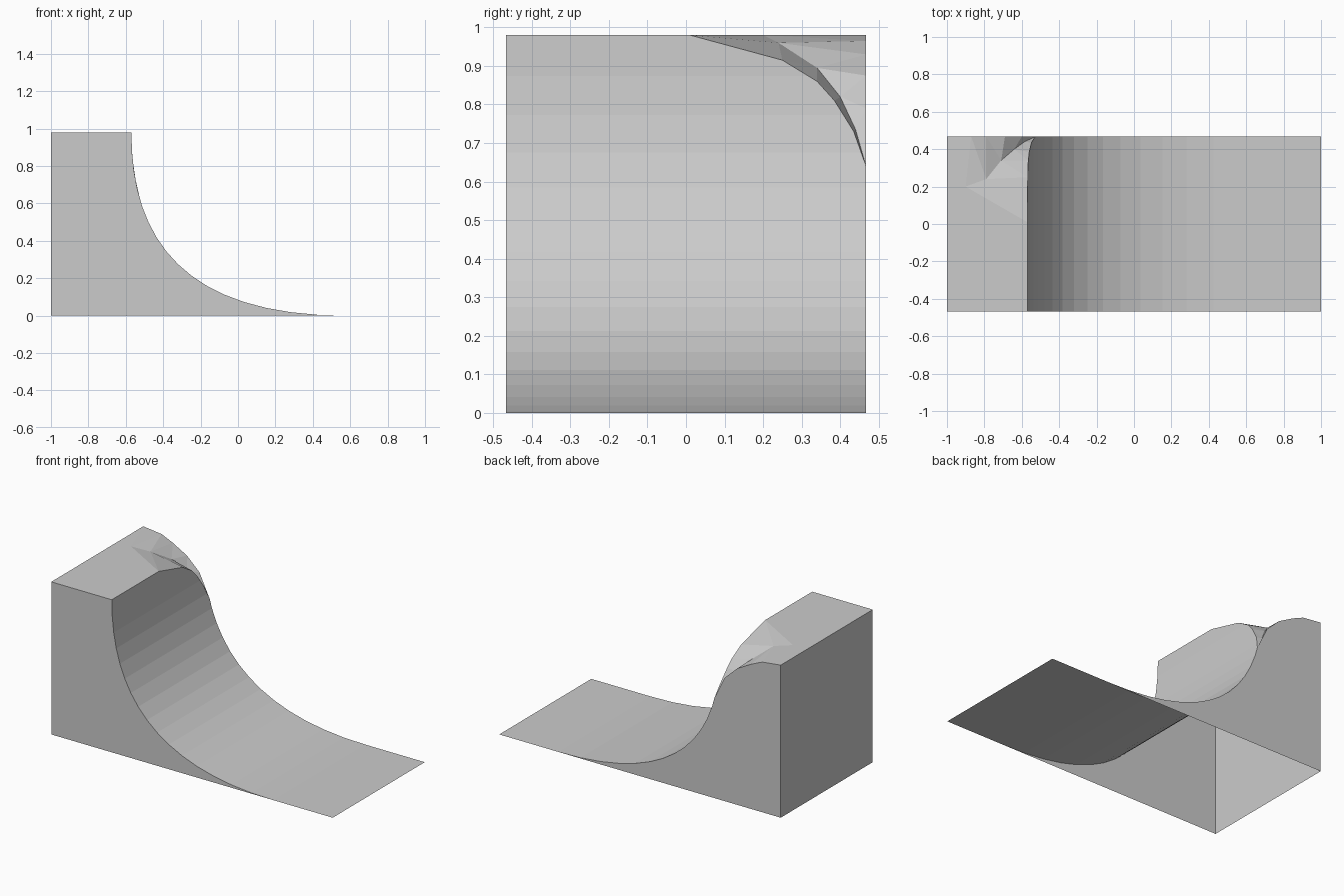
import bpy, bmesh

if "Cube" in bpy.data.objects:
    bpy.data.objects.remove(bpy.data.objects["Cube"])

W, H = 0.467, 0.98          # half width and deck height
STEPS = 16                  # facets along the curved riding surface

grey = bpy.data.materials.new("light_grey")
grey.diffuse_color = (0.6, 0.6, 0.6, 1)
grey.use_nodes = True
grey.node_tree.nodes["Principled BSDF"].inputs["Base Color"].default_value = grey.diffuse_color


def lerp(table, v):
    """Interpolate pairs (key, value) whose keys descend."""
    for (k0, a), (k1, b) in zip(table, table[1:]):
        if k1 <= v <= k0:
            return a + (b - a) * (k0 - v) / (k0 - k1)
    return table[0][1] if v > table[0][0] else table[-1][1]


def bezier(t, p):
    s = 1 - t
    return s**3 * p[0] + 3 * s * s * t * p[1] + 3 * s * t * t * p[2] + t**3 * p[3]


# Ramp profile as (z, x) pairs, from the deck lip down to the ground
profile = [(bezier(i / STEPS, (H, 0.405, 0, 0)),
            bezier(i / STEPS, (-0.57, -0.57, -0.287, 0.58))) for i in range(STEPS + 1)]

# Worn back corner: lip edge as (z, y), scoop middle, and back wall edge as (x, z)
lip = [(H, 0.01), (0.915, 0.25), (0.86, 0.34), (0.81, 0.385), (0.73, 0.435), (0.64, W)]
scoop = [(-0.90, 0.20, H), (-0.79, 0.24, 0.96), (-0.71, 0.34, 0.895),
         (-0.64, 0.40, 0.82), (-0.585, 0.44, 0.735)]
back = [(-1, H), (-0.87, 0.965), (-0.79, 0.93), (-0.69, 0.875), (-0.60, 0.79)]

bm = bmesh.new()


def face(*pts):
    bm.faces.new([bm.verts.new(p) for p in pts])


# Curved riding surface, trimmed along the lip edge, with a flat run-out
zs = sorted({z for z, _ in profile} | {z for z, _ in lip}, reverse=True)
rows = [(lerp(profile, z), z, lerp(lip, z)) for z in zs] + [(1, 0, W)]
for (x0, z0, y0), (x1, z1, y1) in zip(rows, rows[1:]):
    face((x0, -W, z0), (x1, -W, z1), (x1, y1, z1), (x0, y0, z0))

# Flat deck and the scooped corner
a = [(lerp(profile, z), y, z) for z, y in lip]
b = [(x, W, z) for x, z in back]
end = a[-1]
face((-1, -W, H), (-0.57, -W, H), a[0], scoop[0], b[0])
for i in range(4):
    c0, c1 = scoop[i], scoop[i + 1]
    face(a[i], a[i + 1], c1)
    face(a[i], c1, c0)
    face(c0, c1, b[i + 1])
    face(c0, b[i + 1], b[i])
face(a[4], end, scoop[4])
face(scoop[4], end, b[4])

# Side walls and end wall; the underside stays open
ramp_side = [(x, z) for x, z, _ in rows[:-1]]
face(*[(x, -W, z) for x, z in [(-1, H), (-1, 0)] + ramp_side[::-1]])
low_side = [(x, z) for x, z in ramp_side if z <= 0.6401]
face(*[(x, W, z) for x, z in [(-1, 0)] + back + low_side])
face((-1, -W, 0), (-1, -W, H), (-1, W, H), (-1, W, 0))

bmesh.ops.remove_doubles(bm, verts=bm.verts, dist=0.0005)
bmesh.ops.recalc_face_normals(bm, faces=bm.faces)
mesh = bpy.data.meshes.new("quarter_pipe")
bm.to_mesh(mesh)
bm.free()
mesh.materials.append(grey)
bpy.context.collection.objects.link(bpy.data.objects.new("quarter_pipe", mesh))
